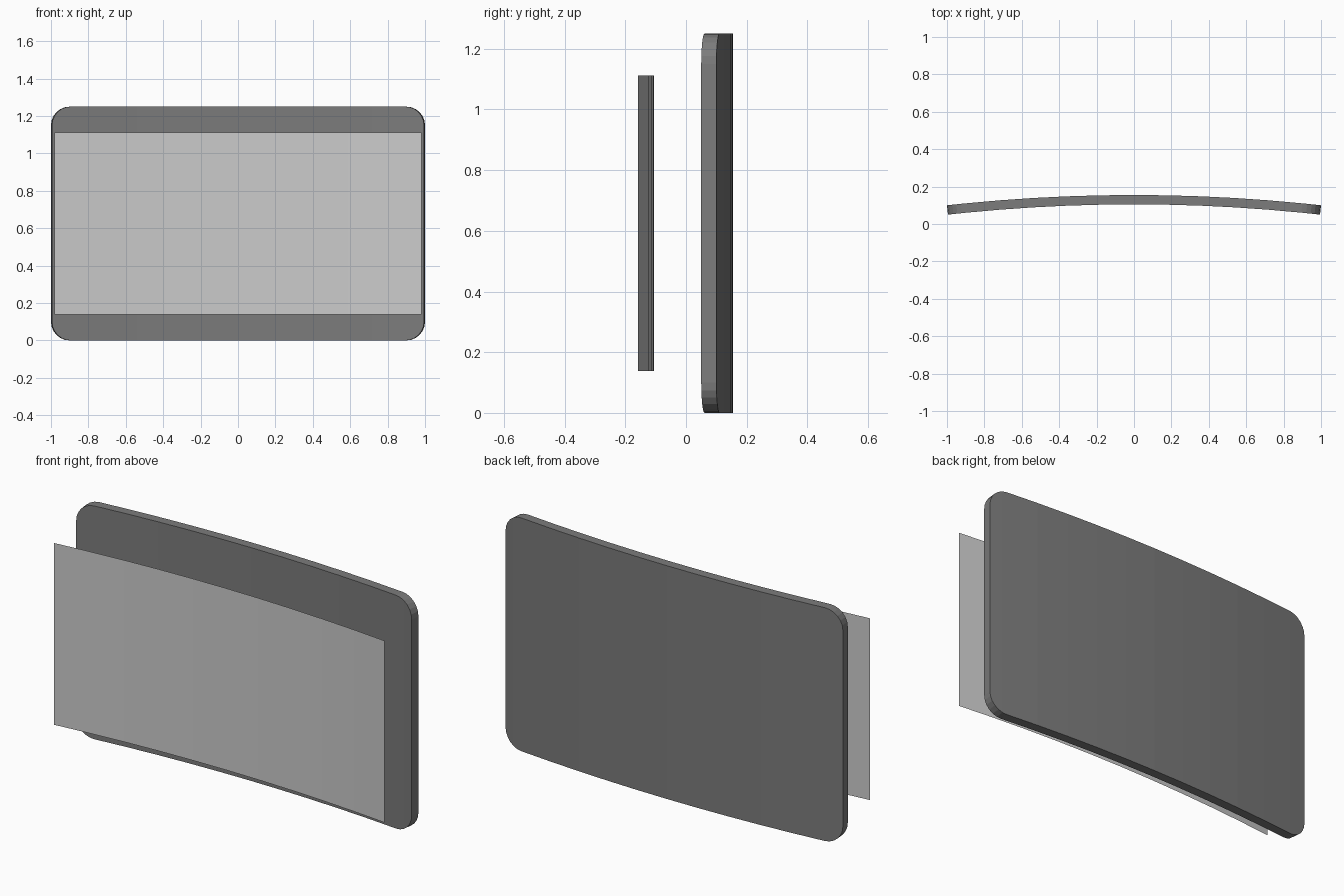
import bpy, math

if "Cube" in bpy.data.objects:
    bpy.data.objects.remove(bpy.data.objects["Cube"])

W, H, T = 1.0, 1.25, 0.05        # half width, height, thickness of panel
R = 9.1                          # bend radius, shared by both parts
CORNER = 0.1


def bend(u, y_mid, depth=0.0):
    """Point (x, y) on an arc bowed away from the front; depth goes inward."""
    a = math.asin(u / R)
    return (R - depth) * math.sin(a), y_mid - R + (R - depth) * math.cos(a)


def add_mesh(name, verts, faces, grey=None):
    mesh = bpy.data.meshes.new(name)
    mesh.from_pydata(verts, [], faces)
    mesh.update()
    obj = bpy.data.objects.new(name, mesh)
    bpy.context.collection.objects.link(obj)
    if grey is not None:
        mat = bpy.data.materials.new(name + "_grey")
        mat.diffuse_color = (grey, grey, grey, 1)
        mat.use_nodes = True
        mat.node_tree.nodes["Principled BSDF"].inputs["Base Color"].default_value = mat.diffuse_color
        mesh.materials.append(mat)
    return obj


# Back panel: columns across the width, inset in height at the round corners
arc = [math.radians(15 * i) for i in range(7)]
right = [(W - CORNER + CORNER * math.sin(a), CORNER * (1 - math.cos(a))) for a in arc]
left = [(-u, inset) for u, inset in reversed(right)]
flat = 2 * (W - CORNER)
middle = [(-W + CORNER + flat * i / 10, 0) for i in range(1, 10)]
columns = left + middle + right

verts, faces = [], []
for u, inset in columns:
    front, back = bend(u, 0.155, T), bend(u, 0.155)
    verts += [(*front, inset), (*back, inset), (*back, H - inset), (*front, H - inset)]
for i in range(len(columns) - 1):
    a, b = 4 * i, 4 * i + 4
    for j in range(4):
        k = (j + 1) % 4
        faces.append((a + k, a + j, b + j, b + k))
n = len(verts)
faces += [(0, 1, 2, 3), (n - 1, n - 2, n - 3, n - 4)]
for i, f in enumerate(faces):
    faces[i] = tuple(reversed(f))
panel = add_mesh("back_panel", verts, faces, 0.2)

# Screen: a single curved sheet floating in front of the panel
verts, faces = [], []
for i in range(11):
    x, y = bend(-0.98 + 0.196 * i, -0.105)
    verts += [(x, y, 0.138), (x, y, 1.112)]
for i in range(10):
    a = 2 * i
    faces.append((a, a + 2, a + 3, a + 1))
add_mesh("screen_sheet", verts, faces)

# Consistent outward normals on the closed panel
import bmesh
bm = bmesh.new()
bm.from_mesh(panel.data)
bmesh.ops.recalc_face_normals(bm, faces=bm.faces)
bm.to_mesh(panel.data)
bm.free()
